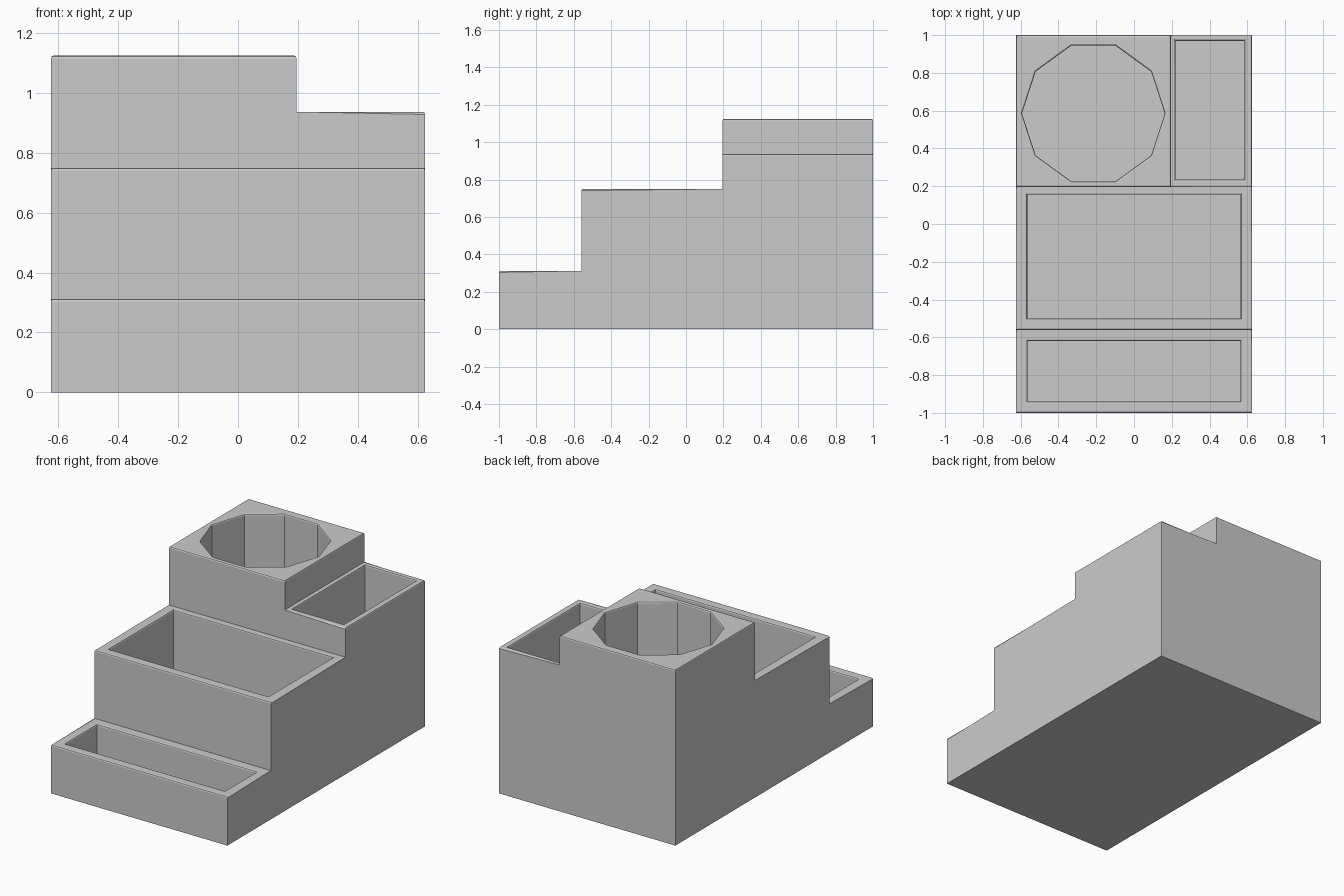
import bpy, bmesh, math

cube = bpy.data.objects.get("Cube")
if cube:
    bpy.data.objects.remove(cube, do_unlink=True)

grey = bpy.data.materials.new("light_grey")
grey.use_nodes = True
grey.diffuse_color = (0.6, 0.6, 0.6, 1)
grey.node_tree.nodes["Principled BSDF"].inputs["Base Color"].default_value = (0.6, 0.6, 0.6, 1)

W = 0.625
FLOOR = 0.0625
TOP = 1.5


def prism(name, points, offset):
    """Solid made by sweeping a closed outline of 3D points along an offset."""
    bm = bmesh.new()
    face = bm.faces.new([bm.verts.new(p) for p in points])
    swept = bmesh.ops.extrude_face_region(bm, geom=[face])["geom"]
    verts = [v for v in swept if isinstance(v, bmesh.types.BMVert)]
    bmesh.ops.translate(bm, verts=verts, vec=offset)
    bmesh.ops.recalc_face_normals(bm, faces=bm.faces)
    mesh = bpy.data.meshes.new(name)
    bm.to_mesh(mesh)
    bm.free()
    mesh.materials.append(grey)
    obj = bpy.data.objects.new(name, mesh)
    bpy.context.collection.objects.link(obj)
    return obj


def box(name, x0, x1, y0, y1, z0):
    outline = [(x0, y0, z0), (x1, y0, z0), (x1, y1, z0), (x0, y1, z0)]
    return prism(name, outline, (0, 0, TOP - z0))


# Stepped body swept across the width
steps = [(-1, 0), (1, 0), (1, 1.125), (0.195, 1.125), (0.195, 0.75),
         (-0.56, 0.75), (-0.56, 0.3125), (-1, 0.3125)]
body = prism("stepped_organizer", [(-W, y, z) for y, z in steps], (2 * W, 0, 0))

# Lowered corner, three rectangular pockets and a ten-sided cup
cutters = [
    box("corner_cutter", 0.195, 0.8, 0.1, 1.2, 0.9375),
    box("front_tray_cutter", -0.565, 0.565, -0.94, -0.62, FLOOR),
    box("middle_bin_cutter", -0.565, 0.565, -0.5, 0.155, FLOOR),
    box("side_bin_cutter", 0.22, 0.585, 0.235, 0.97, FLOOR),
]
ring = [(-0.215 + 0.378 * math.cos(i * math.tau / 10),
         0.585 + 0.378 * math.sin(i * math.tau / 10), FLOOR) for i in range(10)]
cutters.append(prism("cup_cutter", ring, (0, 0, TOP - FLOOR)))

for cutter in cutters:
    mod = body.modifiers.new(cutter.name, 'BOOLEAN')
    mod.operation = 'DIFFERENCE'
    mod.solver = 'EXACT'
    mod.object = cutter

# Bake the cuts, then remove the cutters
bpy.context.view_layer.update()
graph = bpy.context.evaluated_depsgraph_get()
cut_mesh = bpy.data.meshes.new_from_object(body.evaluated_get(graph))
body.modifiers.clear()
body.data = cut_mesh
for cutter in cutters:
    bpy.data.objects.remove(cutter, do_unlink=True)

# Soften the horizontal step edges and rims, leaving upright edges crisp
bm = bmesh.new()
bm.from_mesh(cut_mesh)
bmesh.ops.remove_doubles(bm, verts=bm.verts, dist=0.0001)
weight = bm.edges.layers.float.new("bevel_weight_edge")
for e in bm.edges:
    a, b = (v.co for v in e.verts)
    level = abs(a.z - b.z) < 0.001 and a.z > 0.2
    if level and len(e.link_faces) == 2 and e.calc_face_angle() > 0.5:
        e[weight] = 1.0
bm.to_mesh(cut_mesh)
bm.free()
bevel = body.modifiers.new("soft_edges", 'BEVEL')
bevel.limit_method = 'WEIGHT'
bevel.width = 0.009
bevel.segments = 2

cut_mesh.materials.clear()
cut_mesh.materials.append(grey)
for poly in cut_mesh.polygons:
    poly.material_index = 0
    poly.use_smooth = False
